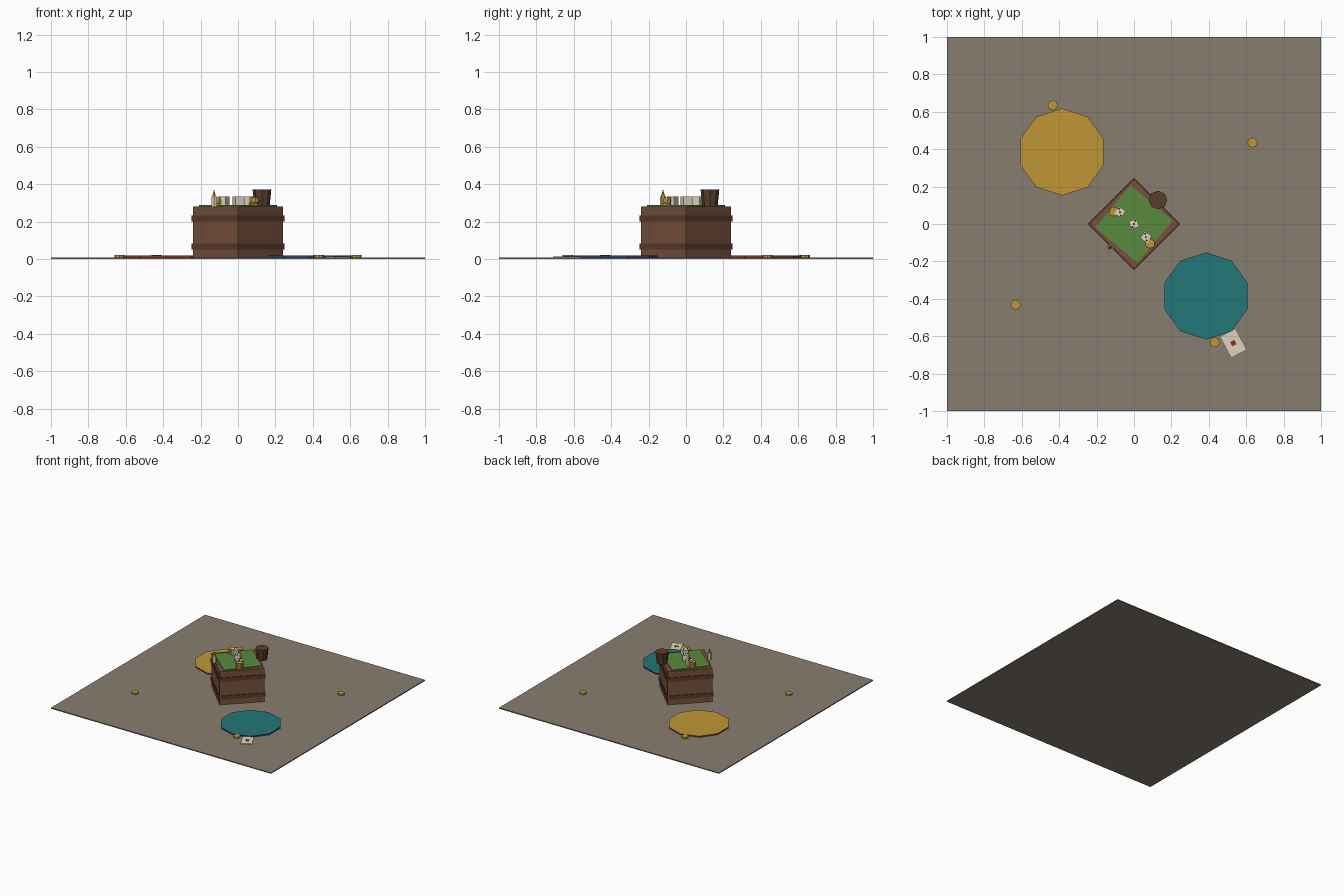
import bpy, bmesh, math

if "Cube" in bpy.data.objects:
    bpy.data.objects.remove(bpy.data.objects["Cube"])


def material(name, r, g, b):
    def lin(c):
        c /= 255
        return c / 12.92 if c <= 0.04045 else ((c + 0.055) / 1.055) ** 2.4
    m = bpy.data.materials.new(name)
    m.diffuse_color = (lin(r), lin(g), lin(b), 1)
    m.use_nodes = True
    m.node_tree.nodes["Principled BSDF"].inputs["Base Color"].default_value = m.diffuse_color
    return m


STONE = material("stone floor", 136, 125, 112)
GOLD = material("gold", 192, 150, 54)
RED = material("dark red", 150, 48, 40)
TEAL = material("teal", 34, 120, 120)
BLUE = material("navy blue", 42, 68, 108)
WOOD = material("brown wood", 120, 82, 60)
DARK = material("dark wood", 90, 60, 46)
FELT = material("green felt", 90, 138, 62)
IVORY = material("ivory", 222, 212, 188)
BLACK = material("black", 30, 26, 24)


def finish(bm, name, mats):
    bmesh.ops.recalc_face_normals(bm, faces=bm.faces[:])
    me = bpy.data.meshes.new(name)
    bm.to_mesh(me)
    bm.free()
    for m in mats:
        me.materials.append(m)
    ob = bpy.data.objects.new(name, me)
    bpy.context.collection.objects.link(ob)
    return ob


def prism(name, x, y, z0, z1, r0, r1, sides, mat, turn=90, top_mat=None):
    """Upright prism or cone; turn is the angle of its first corner."""
    bm = bmesh.new()
    angles = [math.radians(turn + 360 * i / sides) for i in range(sides)]
    low = [bm.verts.new((x + r0 * math.cos(a), y + r0 * math.sin(a), z0)) for a in angles]
    bm.faces.new(low[::-1])
    if r1 > 0:
        high = [bm.verts.new((x + r1 * math.cos(a), y + r1 * math.sin(a), z1)) for a in angles]
        cap = bm.faces.new(high)
        if top_mat:
            cap.material_index = 1
    else:
        high = [bm.verts.new((x, y, z1))] * sides
    for i in range(sides):
        j = (i + 1) % sides
        corners = [low[i], low[j], high[j]] + ([high[i]] if r1 > 0 else [])
        bm.faces.new(corners)
    return finish(bm, name, [mat] + ([top_mat] if top_mat else []))


def box(name, x, y, z0, z1, w, d, turn, mat):
    bm = bmesh.new()
    bmesh.ops.create_cube(bm, size=1)
    for v in bm.verts:
        v.co = (v.co.x * w, v.co.y * d, v.co.z * (z1 - z0))
    ob = finish(bm, name, [mat])
    ob.location = (x, y, (z0 + z1) / 2)
    ob.rotation_euler.z = math.radians(turn)
    return ob


# Floor slab
box("floor", 0, 0, 0, 0.008, 2, 2, 0, STONE)

# Round seat cushions with contrasting rims
prism("gold_cushion", -0.385, 0.385, 0.001, 0.018, 0.233, 0.233, 10, RED, 90, GOLD)
prism("teal_cushion", 0.385, -0.385, 0.001, 0.018, 0.233, 0.233, 10, BLUE, 90, TEAL)

# Crate table with two bands and a felt cloth
prism("crate_body", 0, 0, 0.001, 0.28, 0.24, 0.24, 4, WOOD)
for name, z0, z1 in (("lower_band", 0.052, 0.082), ("upper_band", 0.2, 0.232)):
    prism(name, 0, 0, z0, z1, 0.248, 0.248, 4, DARK)
prism("felt_cloth", 0, 0, 0.279, 0.288, 0.208, 0.208, 4, FELT, 95)

# Dice cup
prism("dice_cup", 0.128, 0.128, 0.28, 0.372, 0.041, 0.05, 8, DARK)

# Dice with pips on top
for i, (x, y, turn) in enumerate(((-0.075, 0.063, 60), (0, 0, 20), (0.064, -0.07, 58))):
    box(f"die_{i + 1}", x, y, 0.287, 0.333, 0.045, 0.045, turn, IVORY)
    a = math.radians(turn)
    for k in (-1, 0, 1):
        u = 0.013 * k
        px = x + u * (math.cos(a) - math.sin(a))
        py = y + u * (math.sin(a) + math.cos(a))
        box(f"die_{i + 1}_pip_{k + 2}", px, py, 0.332, 0.335, 0.009, 0.009, turn, BLACK)

# Coin stacks on the table
for s, (x, y) in enumerate(((-0.108, 0.066), (0.086, -0.105))):
    for k in range(3):
        z = 0.287 + 0.0145 * k
        prism(f"stack_{s + 1}_coin_{k + 1}", x + 0.002 * (k % 2), y, z, z + 0.0135,
              0.026, 0.026, 8, GOLD, 90 + 9 * k)

# Candle with flame on the table edge
prism("candle", -0.128, -0.123, 0.279, 0.335, 0.017, 0.017, 6, IVORY)
prism("candle_flame", -0.128, -0.123, 0.335, 0.373, 0.011, 0, 6, GOLD)

# Loose coins on the floor
for i, (x, y) in enumerate(((-0.633, -0.432), (0.633, 0.435), (-0.435, 0.635), (0.432, -0.632))):
    prism(f"floor_coin_{i + 1}", x, y, 0.001, 0.021, 0.027, 0.027, 8, GOLD)

# Playing card with a red diamond
box("playing_card", 0.531, -0.637, 0.002, 0.013, 0.087, 0.122, 28, IVORY)
box("card_diamond", 0.531, -0.637, 0.012, 0.015, 0.026, 0.026, 73 - 45, RED)
